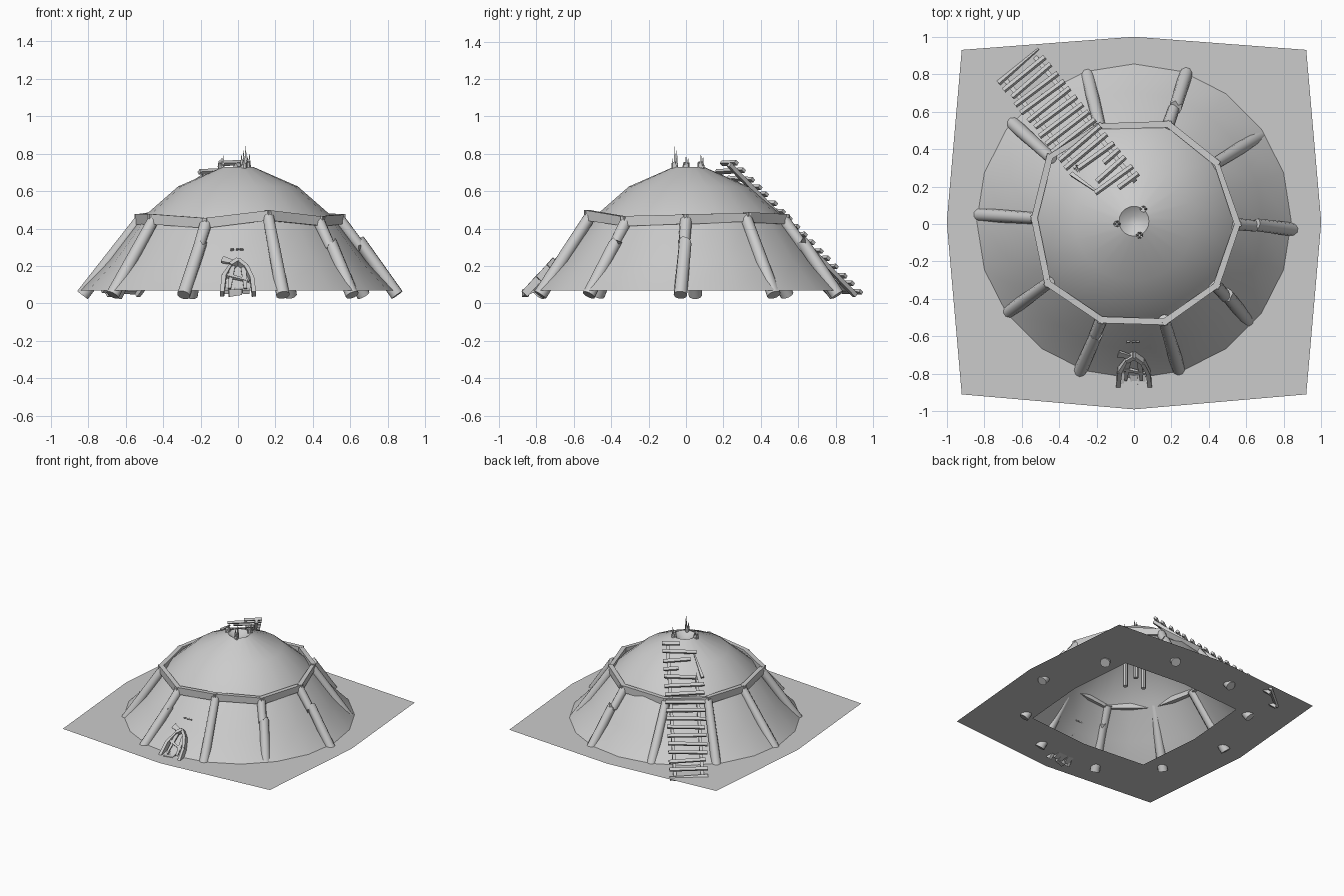
import bpy, bmesh, math, random
from mathutils import Vector

random.seed(4)
cube = bpy.data.objects.get("Cube")
if cube:
    bpy.data.objects.remove(cube, do_unlink=True)

GREY = (0.6, 0.6, 0.6, 1.0)
grey = bpy.data.materials.new("plain_grey")
grey.use_nodes = True
grey.diffuse_color = GREY
grey.node_tree.nodes["Principled BSDF"].inputs["Base Color"].default_value = GREY


def finish(name, bm, smooth=None):
    bmesh.ops.recalc_face_normals(bm, faces=bm.faces)
    mesh = bpy.data.meshes.new(name)
    bm.to_mesh(mesh)
    bm.free()
    mesh.materials.append(grey)
    ob = bpy.data.objects.new(name, mesh)
    bpy.context.collection.objects.link(ob)
    if smooth:
        bpy.ops.object.select_all(action='DESELECT')
        ob.select_set(True)
        bpy.context.view_layer.objects.active = ob
        bpy.ops.object.shade_smooth_by_angle(angle=math.radians(smooth))
    return ob


def frame(axis, up=Vector((0, 0, 1))):
    side = axis.cross(up)
    if side.length < 1e-4:
        side = axis.cross(Vector((0, 1, 0)))
    side.normalize()
    return side, side.cross(axis).normalized()


def bridge(bm, a, b):
    for i in range(len(a)):
        j = (i + 1) % len(a)
        bm.faces.new((a[i], a[j], b[j], b[i]))


def log(bm, a, b, r0, r1, jag0=0, jag1=0, sides=10):
    """Round log from a to b; jag pushes the end points out into splinters."""
    a, b = Vector(a), Vector(b)
    axis = (b - a).normalized()
    u, v = frame(axis)
    rings = []
    for t, r, jag in ((0, r0, -jag0), (0.5, (r0 + r1) / 2, 0), (1, r1, jag1)):
        ring = []
        for k in range(sides):
            ang = math.tau * k / sides
            push = axis * jag * random.uniform(-0.3, 1)
            off = (u * math.cos(ang) + v * math.sin(ang)) * r
            ring.append(bm.verts.new(a.lerp(b, t) + off + push))
        rings.append(ring)
    bridge(bm, rings[0], rings[1])
    bridge(bm, rings[1], rings[2])
    bm.faces.new(rings[0][::-1])
    bm.faces.new(rings[2])


def plank(bm, a, b, w, h, up=Vector((0, 0, 1)), taper=1.0):
    """Squared board from a to b, w wide and h thick along up."""
    a, b = Vector(a), Vector(b)
    u, v = frame((b - a).normalized(), up)
    ends = []
    for p, s in ((a, 1), (b, taper)):
        ends.append([bm.verts.new(p + u * w * s * i / 2 + v * h * s * j / 2)
                     for i, j in ((-1, -1), (1, -1), (1, 1), (-1, 1))])
    bridge(bm, *ends)
    bm.faces.new(ends[0][::-1])
    bm.faces.new(ends[1])


# Tent cloth: lower skirt, upper dome and a sunken cap
bm = bmesh.new()
profile = [(0.84, 0.07), (0.69, 0.225), (0.52, 0.45), (0.32, 0.625), (0.08, 0.73), (0.03, 0.695)]
SIDES = 20
rings = []
for r, z in profile:
    rings.append([bm.verts.new((r * math.cos(math.tau * k / SIDES),
                                r * math.sin(math.tau * k / SIDES) + 0.015, z))
                  for k in range(SIDES)])
for lo, hi in zip(rings, rings[1:]):
    bridge(bm, lo, hi)
bm.faces.new(rings[-1])
finish("tent_cloth", bm, 40)

# Ground sheet with an open middle
bm = bmesh.new()
outline = [(1, 0.01), (0.92, 0.93), (0, 1), (-0.92, 0.93), (-1, 0.01), (-0.92, -0.91), (0, -0.99), (0.92, -0.91)]
outer = [bm.verts.new((x, y, 0.07)) for x, y in outline]
inner = [bm.verts.new((x * 0.57, y * 0.57, 0.07)) for x, y in outline]
bridge(bm, outer, inner)
finish("ground_sheet", bm)

# Leaning support logs: foot, head, head height, broken or whole
supports = [
    ((0.85, -0.03), (0.54, 0.0), 0.45, True),
    ((0.67, 0.47), (0.43, 0.32), 0.46, False),
    ((0.28, 0.81), (0.18, 0.52), 0.45, True),
    ((-0.25, 0.80), (-0.18, 0.51), 0.44, False),
    ((-0.65, 0.54), (-0.44, 0.35), 0.46, False),
    ((-0.83, 0.05), (-0.52, 0.03), 0.45, False),
    ((-0.67, -0.47), (-0.45, -0.31), 0.45, False),
    ((-0.29, -0.79), (-0.17, -0.50), 0.43, True),
    ((0.24, -0.78), (0.16, -0.51), 0.47, False),
    ((0.61, -0.52), (0.43, -0.32), 0.44, True),
]
bm = bmesh.new()
for foot, head, z, broken in supports:
    a, b = Vector((*foot, 0.045)), Vector((*head, z))
    if broken:
        mid = a.lerp(b, 0.64) + Vector((0.008, 0.006, 0.012))
        log(bm, a, mid, 0.036, 0.034, 0, 0.035)
        log(bm, a.lerp(b, 0.66), b, 0.03, 0.033, 0.03, 0)
    else:
        log(bm, a, b, 0.037, 0.031)
finish("support_logs", bm, 40)

# Ring of rough beams joining the log heads
bm = bmesh.new()
for i, (_, head, z, _) in enumerate(supports):
    _, nxt, z2, _ = supports[(i + 1) % len(supports)]
    a, b = Vector((*head, z)), Vector((*nxt, z2))
    over = (b - a) * 0.06
    radial = Vector((a.x + b.x, a.y + b.y, 0)).normalized() * 0.012
    plank(bm, a - over + radial, b + over + radial, 0.035, 0.055, taper=random.uniform(0.7, 1))
finish("ring_beams", bm)

# Centre posts with splintered tops
bm = bmesh.new()
for x, y, top in ((0.03, -0.06, 0.84), (-0.09, 0.0, 0.79), (0.05, 0.08, 0.80)):
    log(bm, (x, y, 0.32), (x, y, 0.74), 0.018, 0.018, 0, 0.02, 8)
    for k in range(4):
        ang = math.tau * k / 4
        p = Vector((x + 0.011 * math.cos(ang), y + 0.011 * math.sin(ang), 0.73))
        tip = p + Vector((0, 0, (top - 0.73) * (1 - 0.2 * k)))
        plank(bm, p, tip, 0.016, 0.012, taper=0.1)
finish("centre_posts", bm)

# Ladder: one whole rail, one broken rail, and rungs
low, high = Vector((-0.61, 0.835, 0.05)), Vector((-0.08, 0.175, 0.735))
run = high - low
across = Vector((run.y, -run.x, 0)).normalized()   # towards the whole rail
face = across.cross(run).normalized()
if face.z < 0:
    face = -face


def on_ladder(t, s, lift=0.0):
    return low + run * t + across * s + face * lift


if across.x < 0:
    across = -across
bm = bmesh.new()
plank(bm, on_ladder(-0.01, 0.1), on_ladder(1.01, 0.1), 0.024, 0.024, face)
plank(bm, on_ladder(-0.01, -0.1), on_ladder(0.72, -0.1), 0.024, 0.024, face)
for k in range(3):
    s = -0.108 + 0.008 * k
    plank(bm, on_ladder(0.71, s), on_ladder(0.75 + 0.025 * (k % 2), s, 0.03 * k), 0.01, 0.012, face, 0.1)
RUNGS = 17
for i in range(RUNGS):
    t = i / (RUNGS - 1)
    left, right = -0.14, 0.14
    if t > 0.72:
        left = (-0.1, 0.0, -0.09, 0.03, -0.07)[i % 5]
    left += random.uniform(-0.01, 0.01)
    skew = random.uniform(-0.008, 0.008)
    plank(bm, on_ladder(t - skew, left, 0.02), on_ladder(t + skew, right, 0.02), 0.024, 0.018, face)
plank(bm, on_ladder(0.74, -0.14, 0.02), on_ladder(0.93, -0.09, 0.0), 0.022, 0.018, face, 0.4)
finish("ladder", bm)

# Ruined doorway: arch of bent boards leaning on the cloth, with rubble at the sill
bm = bmesh.new()


def on_wall(x, z, out=0.02):
    return Vector((x, -(0.825 - (z - 0.07) * 0.92 + out), z))


wall_up = Vector((0, -0.7, 0.7))
arch = [(-0.085, 0.05), (-0.075, 0.14), (-0.04, 0.20), (0.0, 0.225), (0.045, 0.19), (0.075, 0.13), (0.085, 0.05)]
for p, q in zip(arch, arch[1:]):
    plank(bm, on_wall(*p), on_wall(*q), 0.022, 0.04, wall_up, random.uniform(0.6, 1.1))
plank(bm, on_wall(-0.085, 0.235), on_wall(-0.01, 0.215), 0.04, 0.015, wall_up, 0.6)
plank(bm, on_wall(-0.06, 0.15), on_wall(0.06, 0.12), 0.02, 0.02, wall_up, 0.6)
plank(bm, on_wall(-0.03, 0.20), on_wall(-0.045, 0.08), 0.03, 0.012, wall_up, 0.5)
plank(bm, on_wall(0.03, 0.19), on_wall(0.04, 0.08), 0.03, 0.012, wall_up, 0.6)
for x in (-0.05, 0.0, 0.04):
    y = random.uniform(-0.85, -0.83)
    plank(bm, (x, -0.77, 0.085), (x + random.uniform(-0.03, 0.03), y, 0.06), 0.045, 0.025, taper=0.8)
plank(bm, (-0.05, -0.86, 0.055), (0.02, -0.85, 0.06), 0.035, 0.04, taper=0.7)
finish("ruined_doorway", bm)

# Small splinters caught in the cloth above the doorway
bm = bmesh.new()
for x in (-0.04, -0.01, 0.01):
    plank(bm, on_wall(x, 0.285, 0.0), on_wall(x + 0.018, 0.287, 0.0), 0.008, 0.02, wall_up)
finish("cloth_splinters", bm)
